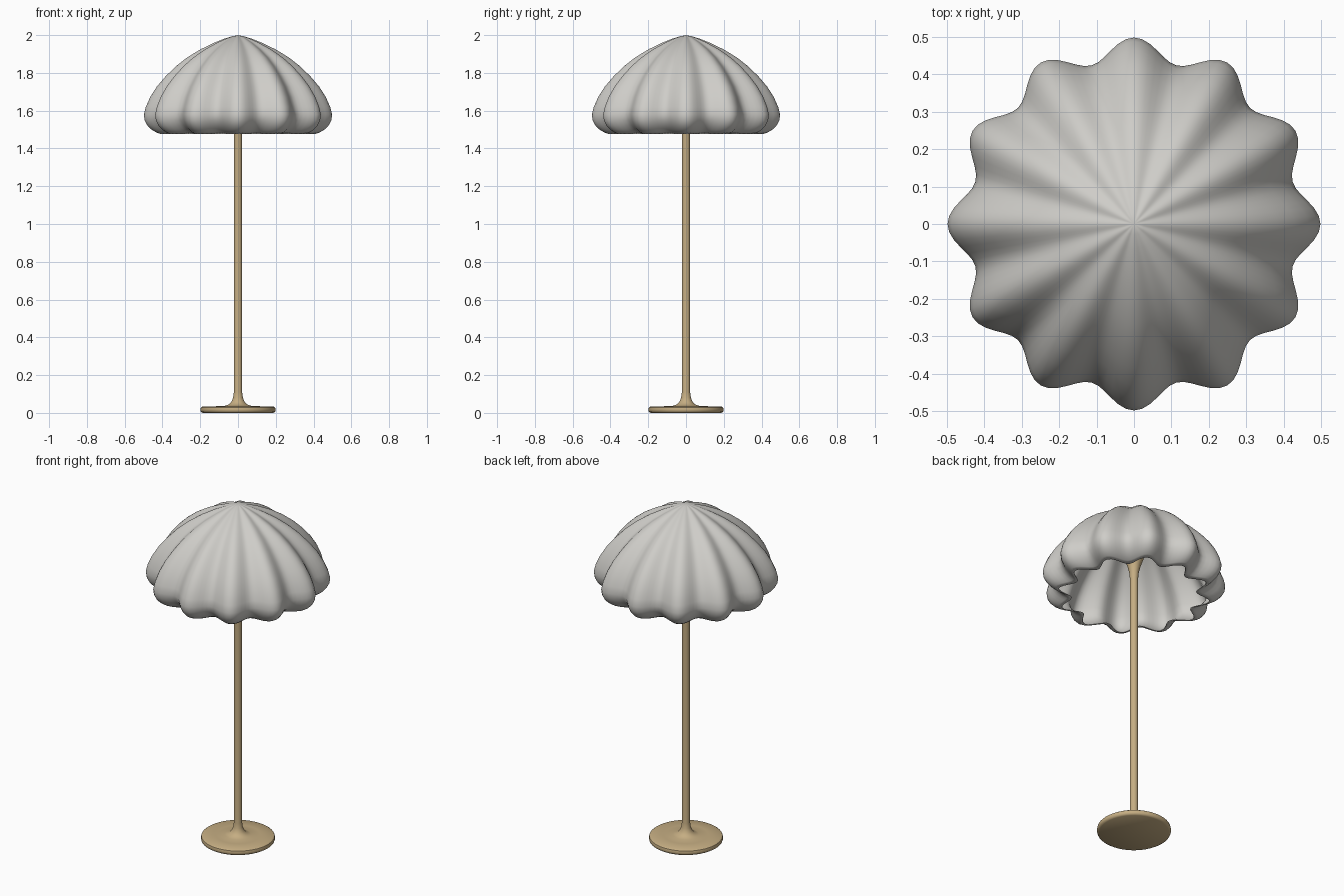
import bpy, math

if "Cube" in bpy.data.objects:
    bpy.data.objects.remove(bpy.data.objects["Cube"])


def material(name, rgb):
    m = bpy.data.materials.new(name)
    m.diffuse_color = (*rgb, 1)
    m.use_nodes = True
    m.node_tree.nodes["Principled BSDF"].inputs["Base Color"].default_value = m.diffuse_color
    return m


def lathe(name, profile, segs, mat, lobe=None):
    """Revolve (radius, z) points; lobe(angle, i) scales the radius of ring i."""
    verts, faces, rings = [], [], []
    for i, (r, z) in enumerate(profile):
        if r == 0:
            rings.append([len(verts)] * segs)
            verts.append((0, 0, z))
            continue
        rings.append(list(range(len(verts), len(verts) + segs)))
        for k in range(segs):
            a = 2 * math.pi * k / segs
            q = r * (lobe(a, i) if lobe else 1)
            verts.append((q * math.cos(a), q * math.sin(a), z))
    for lo, hi in zip(rings, rings[1:]):
        for k in range(segs):
            n = (k + 1) % segs
            f = [lo[k], lo[n], hi[n], hi[k]]
            faces.append(list(dict.fromkeys(f)))
    me = bpy.data.meshes.new(name)
    me.from_pydata(verts, [], faces)
    me.materials.append(mat)
    ob = bpy.data.objects.new(name, me)
    bpy.context.collection.objects.link(ob)
    bpy.ops.object.select_all(action='DESELECT')
    bpy.context.view_layer.objects.active = ob
    ob.select_set(True)
    bpy.ops.object.shade_smooth_by_angle(angle=math.radians(40))
    return ob


fabric = material("warm_grey_fabric", (0.62, 0.61, 0.58))
brass = material("pale_brass", (0.56, 0.42, 0.225))

# Foot disc and stem, one turned piece flaring into a holder under the shade
lathe("stem_and_foot", [
    (0, 0.0), (0.188, 0.0), (0.197, 0.006), (0.2, 0.016), (0.197, 0.028),
    (0.188, 0.034), (0.12, 0.035), (0.07, 0.037), (0.048, 0.045),
    (0.034, 0.06), (0.026, 0.08), (0.022, 0.11), (0.022, 1.58),
    (0.026, 1.62), (0.036, 1.66), (0.05, 1.70), (0.065, 1.75),
    (0.085, 1.81), (0.10, 1.86), (0, 1.87)], 48, brass)

# Shade: twelve-lobed dome curling under to a scalloped rim (top to rim)
shade_profile = [
    (0, 2.0), (0.03, 1.994), (0.07, 1.982), (0.13, 1.958), (0.20, 1.924),
    (0.27, 1.881), (0.33, 1.834), (0.385, 1.78), (0.43, 1.727),
    (0.465, 1.672), (0.488, 1.62), (0.4985, 1.58), (0.494, 1.548),
    (0.48, 1.522), (0.458, 1.500), (0.435, 1.486), (0.412, 1.477)]
last = len(shade_profile) - 1


def lobes(a, i):
    depth = 0.12 + (0.06 * (i - 11) / (last - 11) if i > 11 else 0)
    return 1 - depth * (1 - math.cos(12 * a)) / 2


shade = lathe("shade", shade_profile[::-1], 144, fabric,
              lambda a, i: lobes(a, last - i))
shell = shade.modifiers.new("thickness", 'SOLIDIFY')
shell.thickness = 0.005
shell.offset = -1
